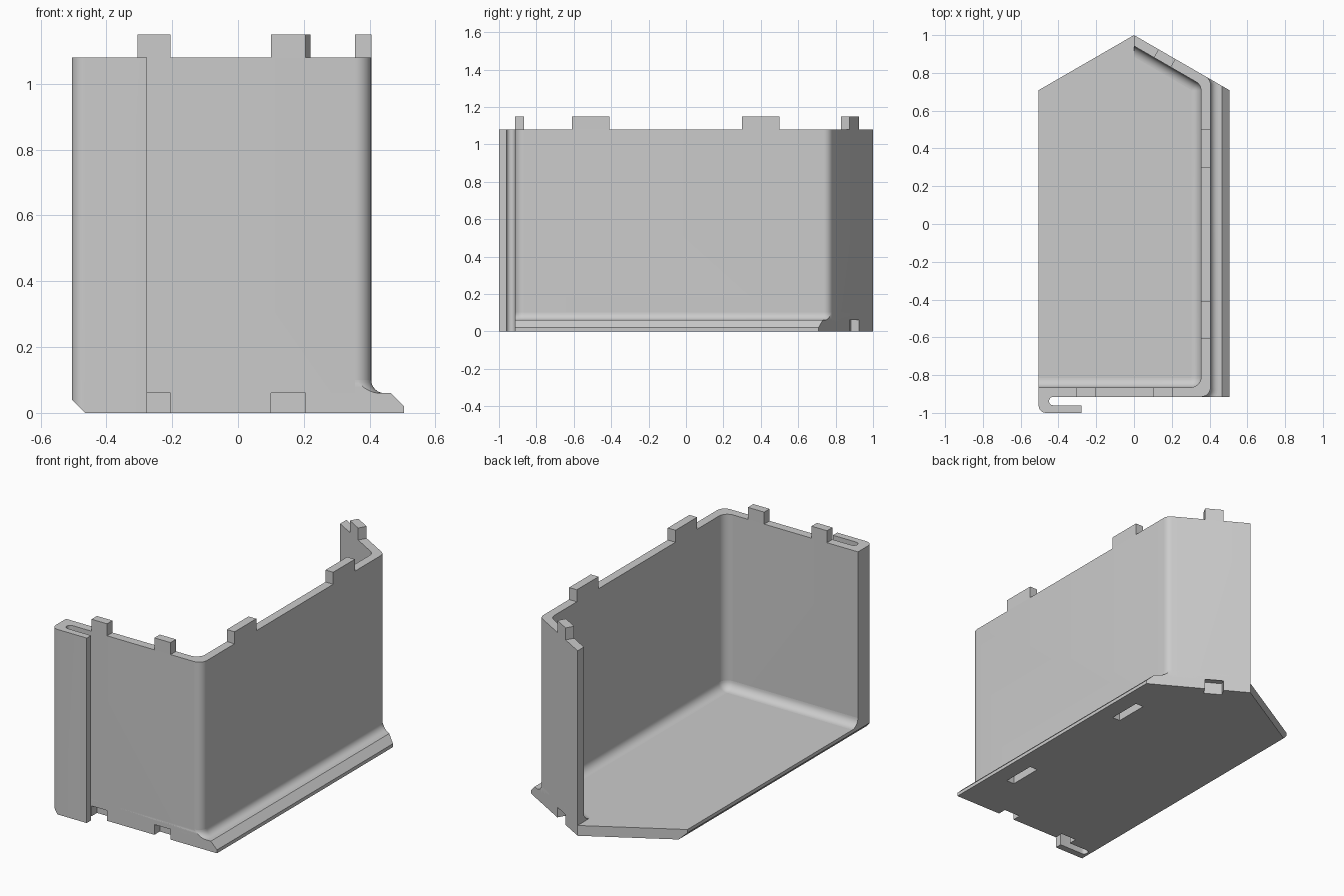
import bpy, bmesh, math
from mathutils import Vector, Matrix

cube = bpy.data.objects.get("Cube")
if cube:
    bpy.data.objects.remove(cube, do_unlink=True)

# Main dimensions
LEFT, EDGE, WALL_X, FRONT, APEX = -0.505, 0.505, 0.405, -0.915, 1.0
THICK, FLOOR, TOP, TAB_TOP, NOTCH = 0.05, 0.06, 1.08, 1.15, 0.07
OUT_R, IN_R, COVE_IN, COVE_OUT = 0.05, 0.055, 0.05, 0.04
SLOPE = math.radians(30)

grey = bpy.data.materials.new("light grey")
grey.use_nodes = True
colour = (0.6, 0.6, 0.6, 1)
grey.diffuse_color = colour
grey.node_tree.nodes["Principled BSDF"].inputs["Base Color"].default_value = colour


def finish(bm, name):
    bmesh.ops.recalc_face_normals(bm, faces=bm.faces)
    mesh = bpy.data.meshes.new(name)
    bm.to_mesh(mesh)
    bm.free()
    mesh.materials.append(grey)
    obj = bpy.data.objects.new(name, mesh)
    bpy.context.collection.objects.link(obj)
    return obj


def loft(rings):
    """Solid through a list of closed rings, capped at both ends."""
    bm = bmesh.new()
    rows = [[bm.verts.new(p) for p in ring] for ring in rings]
    for a, b in zip(rows, rows[1:]):
        for i in range(len(a)):
            j = (i + 1) % len(a)
            bm.faces.new((a[i], a[j], b[j], b[i]))
    bm.faces.new(rows[0])
    bm.faces.new(rows[-1])
    return bm


def slice_off(bm, point, normal):
    """Remove everything beyond a plane and close the cut."""
    bmesh.ops.bisect_plane(bm, geom=bm.verts[:] + bm.edges[:] + bm.faces[:], dist=1e-5,
                           plane_co=point, plane_no=normal, clear_outer=True)
    bmesh.ops.holes_fill(bm, edges=[e for e in bm.edges if e.is_boundary], sides=0)


def arc(cx, cy, r, start, end, steps=8):
    angles = [math.radians(start + (end - start) * i / steps) for i in range(steps + 1)]
    return [(cx + r * math.cos(a), cy + r * math.sin(a)) for a in angles]


def wall_path(d, r):
    """Plan of the wall, moved inward by d, with corners rounded to radius r."""
    x, y = WALL_X - d, FRONT + d
    end_y = APEX - d / math.cos(SLOPE)
    back_y = end_y - x * math.tan(SLOPE)
    reach = r * math.tan(SLOPE)
    return ([(LEFT, y)] + arc(x - r, y + r, r, -90, 0)
            + arc(x - r, back_y - reach, r, 0, 60) + [(0, end_y)])


def sweep(section):
    """Sweep (inset, corner radius, height) points along the wall."""
    lines = [[(x, y, z) for x, y in wall_path(d, r)] for d, r, z in section]
    return loft(list(zip(*lines)))


def wall_box(x, y, angle, length, z0, z1, extra=0.0):
    """Box whose outer face centre is at x, y and whose depth is the wall."""
    bm = bmesh.new()
    bmesh.ops.create_cube(bm, size=1)
    size = Matrix.Diagonal((length, THICK + extra, z1 - z0, 1))
    shift = Matrix.Translation((0, (THICK - extra) / 2, (z0 + z1) / 2))
    place = Matrix.Translation((x, y, 0)) @ Matrix.Rotation(math.radians(angle), 4, 'Z')
    bmesh.ops.transform(bm, matrix=place @ shift @ size, verts=bm.verts)
    return bm


DIAGONALS = [Vector((s * math.sin(SLOPE), math.cos(SLOPE), 0)) for s in (1, -1)]
LEFT_CHAMFER = ((LEFT, 0, 0.04), (-1, 0, -1))

# Floor with chamfered long edges and a pointed back
profile = [(LEFT + 0.04, 0), (EDGE, 0), (EDGE, 0.02), (EDGE - 0.04, FLOOR),
           (LEFT, FLOOR), (LEFT, 0.04)]
bm = loft([[(x, y, z) for x, z in profile] for y in (FRONT, APEX + 0.1)])
for normal in DIAGONALS:
    slice_off(bm, (0, APEX, 0), normal)
floor = finish(bm, "floor")

# Wall along the front, right side and back diagonal
bm = sweep([(0, OUT_R, 0), (THICK, IN_R, 0), (THICK, IN_R, TOP), (0, OUT_R, TOP)])
slice_off(bm, *LEFT_CHAMFER)
wall = finish(bm, "wall")

# Cove between the floor and the inside of the wall
cove = arc(THICK + COVE_IN, FLOOR + COVE_IN, COVE_IN, 180, 270)
section = [(d, IN_R - (d - THICK), z) for d, z in cove] + [(THICK, IN_R, FLOOR)]
inner_cove = finish(sweep(section), "inner_cove")

# Cove above the outer ledge, trimmed flush with the front and back
cove = arc(-COVE_OUT, FLOOR + COVE_OUT, COVE_OUT, 0, -90)
bm = sweep([(d, OUT_R - d, z) for d, z in cove] + [(0, OUT_R, FLOOR)])
slice_off(bm, (0, FRONT, 0), (0, -1, 0))
slice_off(bm, (0, APEX, 0), DIAGONALS[0])
outer_cove = finish(bm, "outer_cove")

# Hooked channel on the front left edge
outline = ([(LEFT, FRONT)] + arc(LEFT + 0.04, -0.96, 0.04, 180, 270)
           + [(-0.277, -1.0), (-0.277, -0.96)]
           + arc(-0.4275, -0.9375, 0.0225, 270, 90))
bm = loft([[(x, y, z) for x, y in outline] for z in (0, TOP)])
slice_off(bm, *LEFT_CHAMFER)
hook = finish(bm, "front_hook")

# Tabs on the top rim, each with a matching notch underneath
joints = [("front_left", -0.255, FRONT, 0, 0.1, 0.02),
          ("front_right", 0.153, FRONT, 0, 0.105, 0.02),
          ("side_front", WALL_X, -0.51, 90, 0.2, 0),
          ("side_back", WALL_X, 0.4, 90, 0.2, 0),
          ("back", 0.175, APEX - 0.175 * math.tan(SLOPE), 150, 0.104, 0.02)]
for name, x, y, angle, length, extra in joints:
    finish(wall_box(x, y, angle, length, TOP, TAB_TOP), name + "_tab")
    cutter = finish(wall_box(x, y, angle, length, -0.05, NOTCH, extra), name + "_cutter")
    cutter.hide_render = True
    for part in (floor, wall):
        mod = part.modifiers.new("notch", 'BOOLEAN')
        mod.operation, mod.solver, mod.object = 'DIFFERENCE', 'EXACT', cutter
        bpy.context.view_layer.objects.active = part
        bpy.ops.object.modifier_apply(modifier=mod.name)
    bpy.data.objects.remove(cutter, do_unlink=True)

# Smooth the rounded parts and keep the edges sharp
bpy.ops.object.select_all(action='DESELECT')
for part in (wall, inner_cove, outer_cove, hook):
    part.select_set(True)
bpy.context.view_layer.objects.active = wall
bpy.ops.object.shade_smooth_by_angle(angle=math.radians(30))
